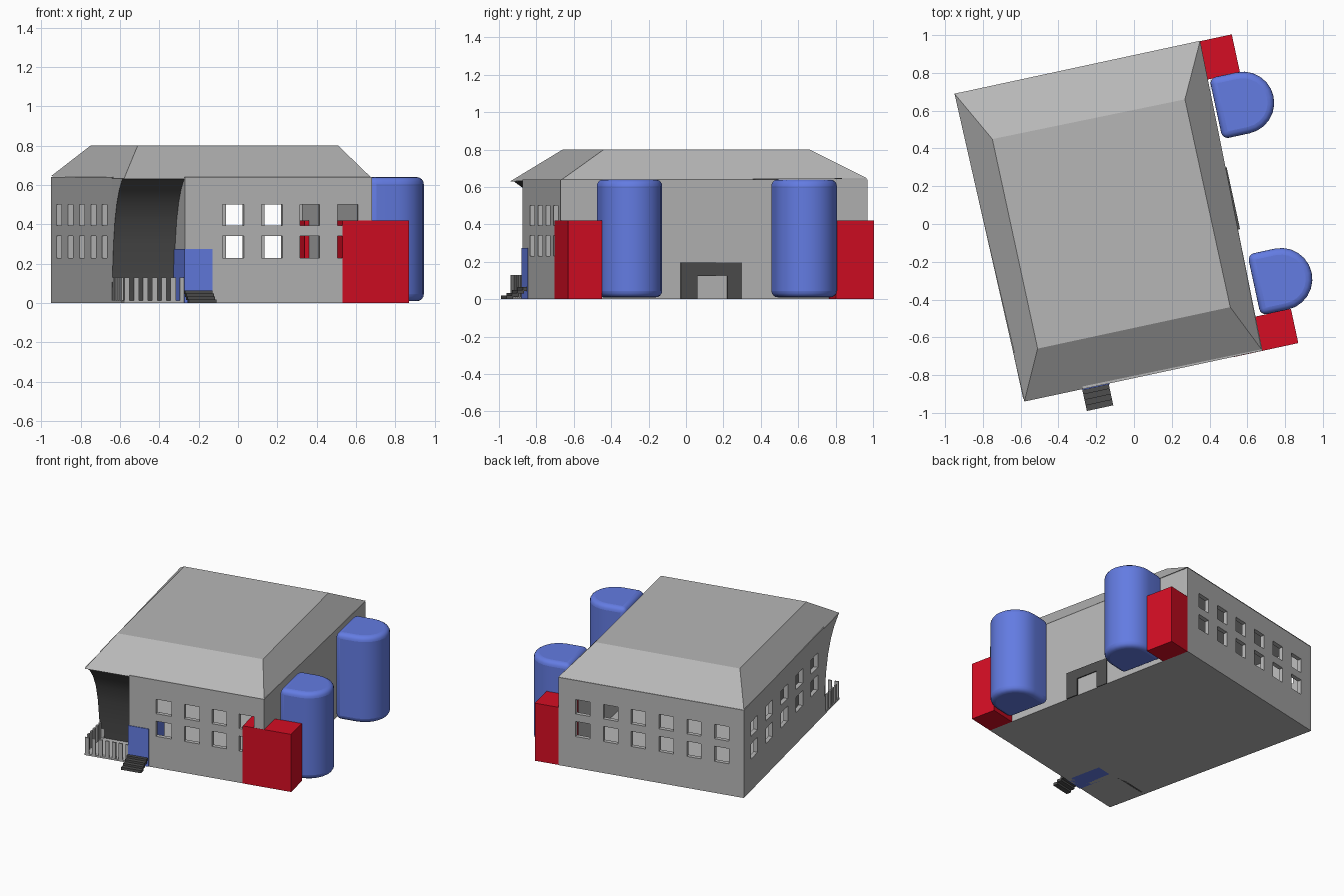
import bpy, bmesh, math
from mathutils import Matrix, Vector

if "Cube" in bpy.data.objects:
    bpy.data.objects.remove(bpy.data.objects["Cube"])

ROT = Matrix.Rotation(math.radians(12.2), 4, 'Z')   # whole building is turned on its plot


def material(name, rgb):
    m = bpy.data.materials.new(name)
    m.diffuse_color = (*rgb, 1)
    m.use_nodes = True
    m.node_tree.nodes["Principled BSDF"].inputs["Base Color"].default_value = m.diffuse_color
    return m


GREY = material("light_grey", (0.47, 0.47, 0.47))
DARK = material("dark_grey", (0.075, 0.075, 0.075))
BLUE = material("blue", (0.125, 0.2, 0.76))
RED = material("red", (0.66, 0.004, 0.017))


def finish(bm, name, *mats):
    bmesh.ops.recalc_face_normals(bm, faces=bm.faces)
    me = bpy.data.meshes.new(name)
    bm.to_mesh(me)
    bm.free()
    for m in mats:
        me.materials.append(m)
    me.transform(ROT)
    ob = bpy.data.objects.new(name, me)
    bpy.context.collection.objects.link(ob)
    return ob


def loft(name, bottom, top, *mats):
    """Closed solid between two rings of points."""
    bm = bmesh.new()
    a = [bm.verts.new(p) for p in bottom]
    b = [bm.verts.new(p) for p in top]
    n = len(a)
    bm.faces.new(a)
    bm.faces.new(b)
    for i in range(n):
        j = (i + 1) % n
        bm.faces.new((a[i], a[j], b[j], b[i]))
    return finish(bm, name, *mats)


def box(name, u0, u1, v0, v1, z0, z1, mat):
    ring = [(u0, v0), (u1, v0), (u1, v1), (u0, v1)]
    return loft(name, [(*p, z0) for p in ring], [(*p, z1) for p in ring], mat)


ROWS = [(0.23, 0.34), (0.395, 0.50)]
WALL_TOP = 0.64


def wall(name, p, q, windows=(), thick=0.03):
    """Wall from p to q with two rows of window openings (fractions of length)."""
    p, q = Vector((*p, 0)), Vector((*q, 0))
    inward = Vector((0, 0, 1)).cross(q - p).normalized() * thick
    ts = [0] + [t for w in windows for t in w] + [1]
    zs = [0] + [z for r in ROWS for z in r] + [WALL_TOP]
    bm = bmesh.new()
    grid = [[bm.verts.new(p.lerp(q, t) + Vector((0, 0, z))) for z in zs] for t in ts]
    for i in range(len(ts) - 1):
        for j in range(len(zs) - 1):
            if not (i % 2 and j % 2):
                bm.faces.new((grid[i][j], grid[i + 1][j],
                              grid[i + 1][j + 1], grid[i][j + 1]))
    ext = bmesh.ops.extrude_face_region(bm, geom=bm.faces[:], use_keep_orig=True)
    for g in ext["geom"]:
        if isinstance(g, bmesh.types.BMVert):
            g.co += inward
    return finish(bm, name, GREY)


# plan corners: back left, back right, front right, front left
A, B, C, D = (-0.783, 0.875), (0.547, 0.874), (0.523, -0.799), (-0.766, -0.796)
PORCH_U, PORCH_V = -0.448, -0.53
P1, P2, P3 = (-0.769, PORCH_V), (PORCH_U, PORCH_V), (PORCH_U, -0.797)

# floor slab and hipped roof
loft("floor", [(*p, 0.0) for p in (D, C, B, A)], [(*p, 0.012) for p in (D, C, B, A)], GREY)
ridge = [(-0.638, -0.537), (0.405, -0.538), (0.403, 0.588), (-0.638, 0.598)]
eave_z = (0.63, 0.635, 0.645, 0.645)
loft("roof", [(*p, z) for p, z in zip((D, C, B, A), eave_z)],
     [(*p, 0.80) for p in ridge], GREY)

# walls with window openings
front_w = [(a + 0.27, b + 0.27) for a, b in
           ((-0.08, 0.03), (0.12, 0.225), (0.315, 0.415), (0.505, 0.61))]
wall("front_wall", P3, C, [(a / 0.95, b / 0.95) for a, b in front_w])
wall("right_wall", C, B)
wall("back_wall", B, A, [(0.092 + 0.150 * i, 0.170 + 0.150 * i) for i in range(6)])
wall("left_wall", A, P1, [(0.09 + 0.187 * i, 0.172 + 0.187 * i) for i in range(5)])
wall("porch_side_wall", P2, P3)

# porch back wall flaring forward under the roof
profile = [(-0.50, 0.0), (-0.522, 0.0), (-0.535, 0.13), (-0.562, 0.30), (-0.597, 0.42),
           (-0.645, 0.51), (-0.70, 0.575), (-0.778, 0.632), (-0.50, 0.632)]
porch = loft("porch_wall", [(-0.769, v, z) for v, z in profile],
             [(PORCH_U + 0.001, v, z) for v, z in profile], DARK, GREY)
for f in porch.data.polygons:
    if abs((ROT.to_3x3().inverted() @ f.normal).x) > 0.9 or f.center.z > 0.631:
        f.material_index = 1
bpy.context.view_layer.objects.active = porch
porch.select_set(True)
bpy.ops.object.shade_smooth_by_angle(angle=math.radians(30))
porch.select_set(False)

# porch fence slats, front row and left row
for i in range(7):
    u = -0.762 + i * 0.048
    box("fence_front_slat", u, u + 0.027, -0.796, -0.786, 0, 0.13, GREY)
for i in range(5):
    v = -0.75 + i * 0.048
    box("fence_side_slat", -0.768, -0.758, v, v + 0.027, 0, 0.13, GREY)

# entrance block and its steps
box("front_door", PORCH_U - 0.004, -0.305, -0.802, -0.53, 0, 0.275, BLUE)
for i in range(4):
    v = -0.915 + i * 0.03
    box("step", -0.453, -0.31, v, v + 0.036, 0.015 * i, 0.015 * (i + 1) + 0.004, DARK)

# dark frame around the side doorway
for v0, v1, z0, z1 in ((-0.145, -0.054, 0, 0.195), (0.109, 0.19, 0, 0.195),
                       (-0.054, 0.109, 0.125, 0.195)):
    box("side_door_frame", 0.525, 0.543, v0, v1, z0, z1, DARK)

# red corner blocks
box("red_block_front", 0.37, 0.717, -0.80, -0.615, 0.0, 0.42, RED)
box("red_block_back", 0.49, 0.718, 0.665, 0.872, 0.0, 0.42, RED)

# rounded blue towers: D-shaped plan with softened rims
for name, vc in (("tower_front", -0.45), ("tower_back", 0.505)):
    r = 0.165
    ring = [(0.553, vc - r), (0.62, vc - r)]
    ring += [(0.70 + r * math.cos(t), vc + r * math.sin(t))
             for t in (math.radians(-90 + 15 * k) for k in range(13))]
    ring += [(0.62, vc + r), (0.553, vc + r)]
    ob = loft(name, [(*p, 0.01) for p in ring], [(*p, 0.64) for p in ring], BLUE)
    bev = ob.modifiers.new("soft_rim", 'BEVEL')
    bev.width = 0.035
    bev.segments = 4
    bev.limit_method = 'ANGLE'
    bev.angle_limit = math.radians(40)
    bpy.context.view_layer.objects.active = ob
    ob.select_set(True)
    bpy.ops.object.shade_smooth_by_angle(angle=math.radians(40))
    ob.select_set(False)
